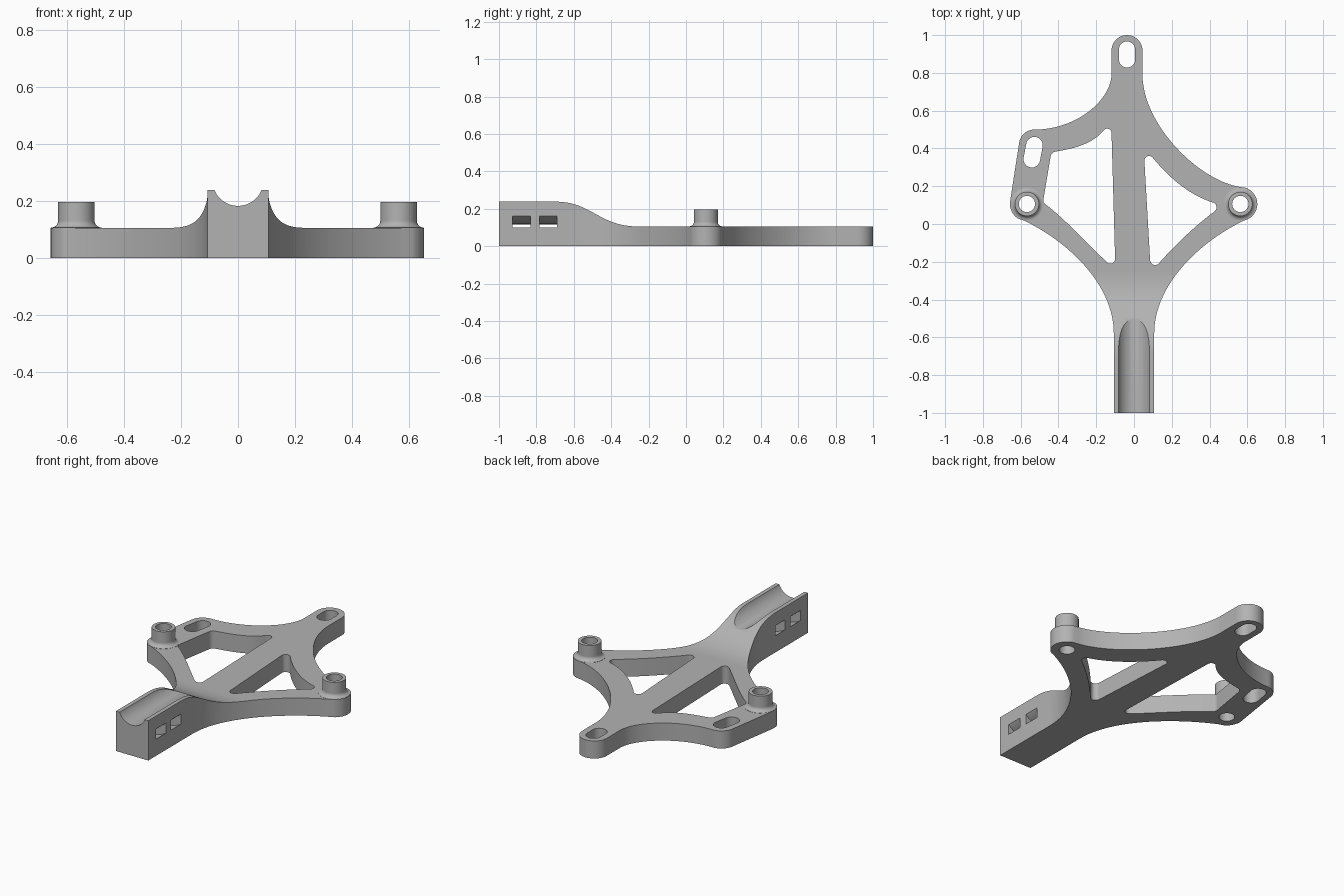
import bpy, bmesh, math
from mathutils import Vector
from mathutils.geometry import interpolate_bezier

if "Cube" in bpy.data.objects:
    bpy.data.objects.remove(bpy.data.objects["Cube"])

PLATE, TOP = 0.105, 0.238          # plate and handle heights
BOSSES = [(-0.567, 0.106), (0.563, 0.106)]
GROOVE_Z, GROOVE_R = 0.271, 0.089

grey = bpy.data.materials.new("plain grey")
grey.use_nodes = True
grey.diffuse_color = (0.45, 0.45, 0.45, 1)
grey.node_tree.nodes["Principled BSDF"].inputs["Base Color"].default_value = (0.45, 0.45, 0.45, 1)


def arc(cx, cy, r, a0, a1, n=14):
    angles = [math.radians(a0 + (a1 - a0) * i / n) for i in range(n + 1)]
    return [(cx + r * math.cos(a), cy + r * math.sin(a)) for a in angles]


def sweep(start, c1, c2, end, n=28):
    """Inner points of a Bezier edge; its ends belong to the neighbouring arcs."""
    knots = [Vector((*p, 0)) for p in (start, c1, c2, end)]
    return [(p.x, p.y) for p in interpolate_bezier(*knots, n)][1:-1]


def slot(a, b, r):
    heading = math.degrees(math.atan2(b[1] - a[1], b[0] - a[0]))
    return arc(*a, r, heading + 90, heading + 270) + arc(*b, r, heading - 90, heading + 90)


def finish(bm, name):
    bmesh.ops.recalc_face_normals(bm, faces=bm.faces[:])
    mesh = bpy.data.meshes.new(name)
    bm.to_mesh(mesh)
    bm.free()
    mesh.materials.append(grey)
    ob = bpy.data.objects.new(name, mesh)
    bpy.context.collection.objects.link(ob)
    return ob


def prism(name, points, axis, low, high):
    place = {"x": lambda u, v, w: (w, u, v),
             "y": lambda u, v, w: (u, w, v),
             "z": lambda u, v, w: (u, v, w)}[axis]
    bm = bmesh.new()
    face = bm.faces.new([bm.verts.new(place(u, v, low)) for u, v in points])
    out = bmesh.ops.extrude_face_region(bm, geom=[face])
    moved = [g for g in out["geom"] if isinstance(g, bmesh.types.BMVert)]
    bmesh.ops.translate(bm, verts=moved, vec=place(0, 0, high - low))
    return finish(bm, name)


def lathe(name, profile, x, y, n=48):
    bm = bmesh.new()
    rings = [[bm.verts.new((x + px, y + py, z)) for px, py in arc(0, 0, r, 0, 360, n)[:-1]]
             for r, z in profile]
    for a, b in zip(rings, rings[1:]):
        for i in range(n):
            j = (i + 1) % n
            bm.faces.new((a[i], a[j], b[j], b[i]))
    bm.faces.new(rings[0])
    bm.faces.new(rings[-1])
    return finish(bm, name)


def combine(target, tool, operation):
    mod = target.modifiers.new(operation, "BOOLEAN")
    mod.operation, mod.solver, mod.object = operation, "EXACT", tool
    bpy.context.view_layer.objects.active = target
    bpy.ops.object.modifier_apply(modifier=mod.name)
    bpy.data.objects.remove(tool)


# Plan outline: handle, right lobe, tip, slotted lobe, left lobe
flare = sweep((0.107, -0.58), (0.107, -0.315), (0.36, -0.08), (0.608, 0.03))
outline = [(0.107, -1), (0.107, -0.58)] + flare
outline += arc(*BOSSES[1], 0.09, -60, 75)
outline += sweep((0.586, 0.193), (0.36, 0.21), (0.045, 0.52), (0.045, 0.79))
outline += [(0.045, 0.79)] + arc(-0.037, 0.918, 0.082, 0, 180, 24) + [(-0.119, 0.79)]
outline += sweep((-0.119, 0.79), (-0.125, 0.65), (-0.31, 0.5), (-0.524, 0.5))
outline += arc(-0.527, 0.418, 0.082, 88, 172)
outline += arc(*BOSSES[0], 0.09, 172, 240)
outline += [(-x, y) for x, y in reversed(flare)] + [(-0.107, -0.58), (-0.107, -1)]
bracket = prism("bracket_body", outline, "z", 0, 0.35)

# Side profile: high handle easing down to the thin plate
ramp = [(-0.7, TOP)]
ramp += sweep((-0.7, TOP), (-0.5, TOP), (-0.47, PLATE), (-0.25, PLATE), 30)
ramp += [(-0.25, PLATE)]
side = [(-1.1, -0.1), (-1.1, TOP)] + ramp + [(1.1, PLATE), (1.1, -0.1)]
combine(bracket, prism("side_profile", side, "x", -1, 1), "INTERSECT")

# Two triangular windows either side of the spine
left_window = arc(-0.125, -0.185, 0.025, 225, 358, 10) + arc(-0.142, 0.482, 0.023, 0, 130, 10)
left_window += sweep((-0.157, 0.5), (-0.22, 0.42), (-0.32, 0.40), (-0.417, 0.383))
left_window += arc(-0.412, 0.353, 0.03, 100, 172, 8) + arc(-0.455, 0.125, 0.025, 172, 235, 8)
left_window += sweep((-0.469, 0.105), (-0.36, 0.02), (-0.25, -0.1), (-0.143, -0.203))
right_window = arc(0.112, -0.19, 0.027, 188, 315, 10)
right_window += sweep((0.131, -0.209), (0.21, -0.12), (0.31, -0.02), (0.427, 0.067))
right_window += arc(0.41, 0.088, 0.027, -50, 75, 10)
right_window += sweep((0.417, 0.114), (0.3, 0.15), (0.19, 0.24), (0.099, 0.351))
right_window += arc(0.08, 0.335, 0.025, 40, 180, 10)

# Mounting slots at the tip and the left lobe
tip_slot = slot((-0.037, 0.871), (-0.037, 0.923), 0.043)
side_slot = slot((-0.541, 0.343), (-0.527, 0.417), 0.044)
for opening in (left_window, right_window, tip_slot, side_slot):
    combine(bracket, prism("opening", opening, "z", -0.1, 0.4), "DIFFERENCE")

# Filleted screw bosses with through holes
fillet = arc(0.088, PLATE + 0.025, 0.024, 270, 180, 8)
for centre in BOSSES:
    profile = [(0.088, 0.05)] + fillet + [(0.064, 0.196)]
    combine(bracket, lathe("boss", profile, *centre), "UNION")
    combine(bracket, lathe("boss_hole", [(0.043, -0.1), (0.043, 0.4)], *centre), "DIFFERENCE")

# Round groove along the handle
groove = arc(0, GROOVE_Z, GROOVE_R, 0, 360, 64)[:-1]
combine(bracket, prism("groove", groove, "y", -1.1, -0.3), "DIFFERENCE")

# Curved strap channels passing under the groove
band = arc(0, GROOVE_Z, 0.202, 200, 340, 32) + arc(0, GROOVE_Z, 0.154, 340, 200, 32)
for start, end in ((-0.928, -0.832), (-0.784, -0.69)):
    combine(bracket, prism("strap_channel", band, "y", start, end), "DIFFERENCE")

# Smooth curved walls, crisp edges
bpy.ops.object.select_all(action="DESELECT")
bracket.select_set(True)
bpy.context.view_layer.objects.active = bracket
bpy.ops.object.shade_smooth_by_angle(angle=math.radians(30))
weighted = bracket.modifiers.new("even_shading", "WEIGHTED_NORMAL")
weighted.keep_sharp = True
